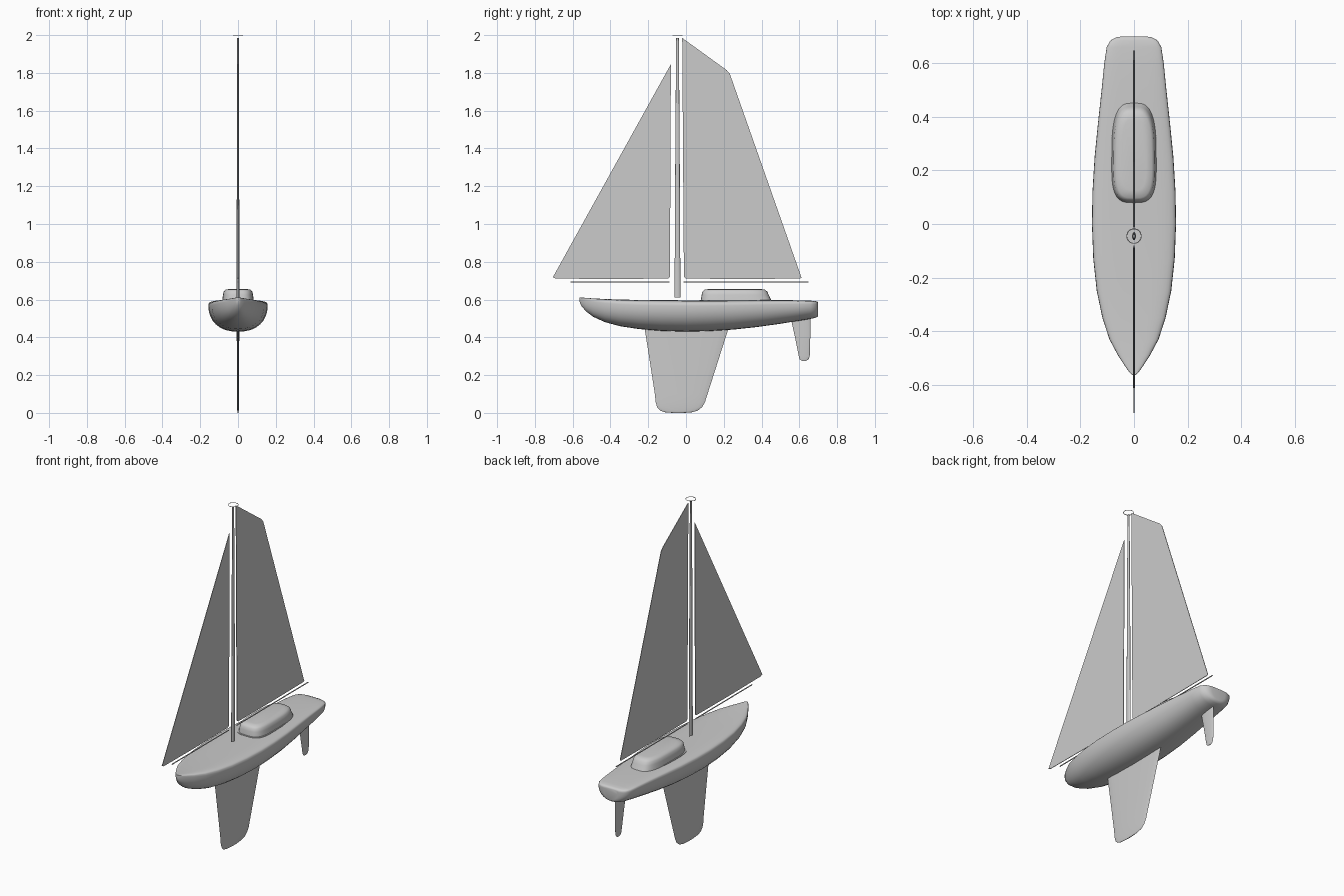
import bpy, bmesh, math

cube = bpy.data.objects.get("Cube")
if cube:
    bpy.data.objects.remove(cube)

grey = bpy.data.materials.new("light grey")
grey.use_nodes = True
COLOUR = (0.6, 0.6, 0.6, 1)
grey.diffuse_color = COLOUR
grey.node_tree.nodes["Principled BSDF"].inputs["Base Color"].default_value = COLOUR


def finish(name, bm, smooth=True, angle=40):
    bmesh.ops.recalc_face_normals(bm, faces=bm.faces[:])
    mesh = bpy.data.meshes.new(name)
    bm.to_mesh(mesh)
    bm.free()
    mesh.materials.append(grey)
    ob = bpy.data.objects.new(name, mesh)
    bpy.context.collection.objects.link(ob)
    if smooth:
        bpy.ops.object.select_all(action='DESELECT')
        ob.select_set(True)
        bpy.context.view_layer.objects.active = ob
        bpy.ops.object.shade_smooth_by_angle(angle=math.radians(angle))
    return ob


def loft(name, rings, angle=40):
    """Skin closed rings of equal length and cap both ends."""
    bm = bmesh.new()
    rows = [[bm.verts.new(p) for p in ring] for ring in rings]
    n = len(rows[0])
    for a, b in zip(rows, rows[1:]):
        for i in range(n):
            j = (i + 1) % n
            bm.faces.new((a[i], a[j], b[j], b[i]))
    bm.faces.new(rows[0])
    bm.faces.new(rows[-1])
    return finish(name, bm, True, angle)


def power(v, e):
    return math.copysign(abs(v) ** e, v)


def plate(name, outline, thick):
    """Extrude a (y, z) outline into a thin sheet centred on x = 0."""
    bm = bmesh.new()
    face = bm.faces.new([bm.verts.new((-thick / 2, y, z)) for y, z in outline])
    new = bmesh.ops.extrude_face_region(bm, geom=[face])["geom"]
    bmesh.ops.translate(bm, vec=(thick, 0, 0),
                        verts=[v for v in new if isinstance(v, bmesh.types.BMVert)])
    return finish(name, bm, False)


# Hull: stations of y, half width, keel line z, deck z
stations = [
    (-.565, .004, .592, .612), (-.555, .016, .568, .611), (-.53, .034, .538, .609),
    (-.49, .060, .508, .606), (-.43, .092, .481, .603), (-.35, .118, .459, .600),
    (-.25, .139, .444, .598), (-.13, .152, .434, .597), (0, .157, .430, .596),
    (.12, .155, .433, .596), (.25, .147, .441, .596), (.38, .134, .455, .597),
    (.5, .121, .472, .597), (.6, .111, .488, .596), (.66, .102, .498, .594),
    (.685, .088, .503, .592), (.697, .066, .510, .588), (.70, .045, .518, .582)]


def hull_ring(y, w, low, top):
    edge = top - .18 * (top - low)
    ring = []
    for i in range(32):
        a = math.tau * i / 32
        c, s = math.cos(a), math.sin(a)
        if s > 0:
            ring.append((w * power(c, .5), y, edge + (top - edge) * s ** .5))
        else:
            ring.append((w * power(c, .85), y, edge - (edge - low) * (-s) ** .95))
    return ring


loft("hull", [hull_ring(*s) for s in stations], 60)


# Cabin: rounded oblong rings rising from the deck
def oblong(w, front, back, z, n=40, e=.6):
    mid, half = (front + back) / 2, (back - front) / 2
    return [(w * power(math.cos(math.tau * i / n), e) * (1 - .08 * math.sin(math.tau * i / n)),
             mid + half * power(math.sin(math.tau * i / n), e), z) for i in range(n)]


loft("cabin", [oblong(.084, .078, .455, .590), oblong(.082, .080, .447, .606),
               oblong(.079, .083, .438, .625), oblong(.076, .087, .430, .642),
               oblong(.066, .097, .418, .652), oblong(.045, .125, .392, .656)], 60)
loft("cabin_flange", [oblong(.088, .072, .400, .585), oblong(.088, .072, .400, .5985)])

# Mast: tapered, streamlined tube
MAST_Y = -.045


def mast_ring(z, rx, ry):
    return [(rx * math.cos(math.tau * i / 16), MAST_Y + ry * math.sin(math.tau * i / 16), z)
            for i in range(16)]


loft("mast", [mast_ring(.612, .007, .016), mast_ring(.9, .007, .014),
              mast_ring(1.5, .006, .011), mast_ring(1.985, .004, .007)])

# Thin ring at the masthead
bpy.ops.mesh.primitive_torus_add(location=(0, MAST_Y, 1.998), major_radius=.027,
                                 minor_radius=.0015, major_segments=32, minor_segments=6)
ring = bpy.context.object
ring.name = "masthead_ring"
ring.data.materials.append(grey)
bpy.ops.object.shade_smooth_by_angle()

# Booms under both sails
for name, y0, y1 in (("jib_boom", -.612, -.088), ("main_boom", -.012, .648)):
    loft(name, [[(.003 * math.cos(math.tau * i / 8), y, .692 + .003 * math.sin(math.tau * i / 8))
                 for i in range(8)] for y in (y0, y1)])

# Sails
plate("jib_sail", [(-.08, 1.846), (-.085, .72), (-.095, .711), (-.4, .709),
                   (-.69, .711), (-.705, .718)], .003)
plate("main_sail", [(-.02, 1.985), (.215, 1.815), (.232, 1.795), (.612, .715),
                    (.6, .711), (.3, .709), (0, .711), (-.011, .72)], .003)


# Keel and rudder: foil slices of z, leading y, trailing y, half thickness
def foil(name, slices, n=20):
    loft(name, [[(t * math.sin(math.tau * i / n),
                  (a + b) / 2 - (b - a) / 2 * math.cos(math.tau * i / n), z)
                 for i in range(n)] for z, a, b, t in slices])


foil("keel", [(.46, -.221, .229, .007), (.25, -.188, .162, .006), (.1, -.165, .114, .006),
              (.055, -.160, .100, .006), (.03, -.153, .085, .005), (.012, -.137, .062, .004),
              (.003, -.11, .03, .003), (0, -.07, -.01, .002)])
foil("rudder", [(.51, .553, .658, .005), (.4, .577, .658, .005), (.30, .597, .655, .004),
                (.283, .602, .649, .003), (.276, .614, .636, .002)])
